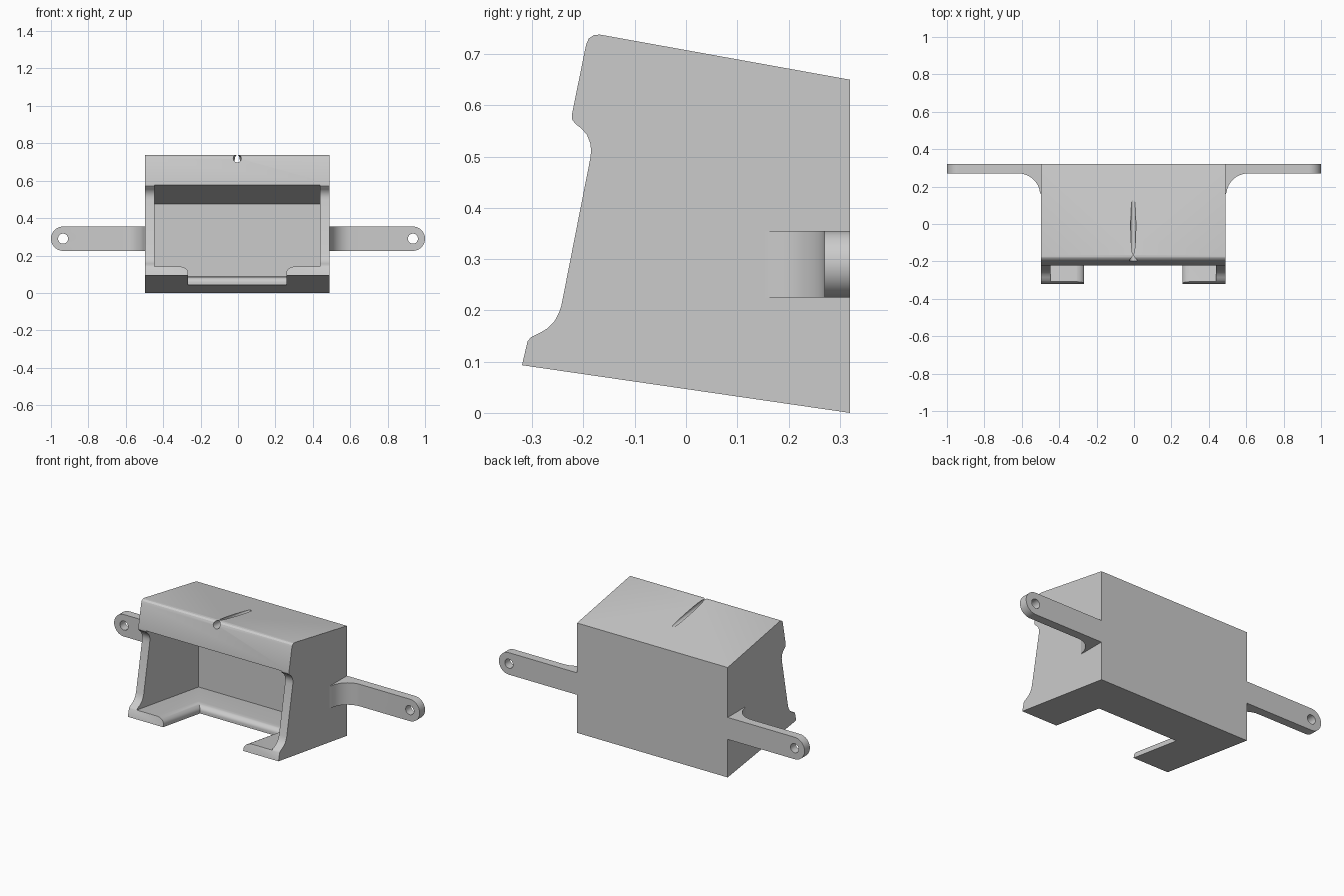
import bpy, bmesh
from math import sin, cos, pi, radians

if "Cube" in bpy.data.objects:
    bpy.data.objects.remove(bpy.data.objects["Cube"])

X0, X1 = -0.497, 0.489          # body sides
XM = (X0 + X1) / 2


def loft(name, rings):
    """Closed solid through rings of equal point count."""
    bm = bmesh.new()
    vs = [[bm.verts.new(p) for p in r] for r in rings]
    n = len(vs[0])
    bm.faces.new(vs[0])
    bm.faces.new(vs[-1])
    for a, b in zip(vs, vs[1:]):
        for i in range(n):
            j = (i + 1) % n
            bm.faces.new((a[i], a[j], b[j], b[i]))
    bmesh.ops.recalc_face_normals(bm, faces=bm.faces)
    me = bpy.data.meshes.new(name)
    bm.to_mesh(me)
    bm.free()
    ob = bpy.data.objects.new(name, me)
    bpy.context.collection.objects.link(ob)
    return ob


def prism(name, pts, w0, w1, place):
    return loft(name, [[place(u, v, w) for u, v in pts] for w in (w0, w1)])


def along_x(u, v, w): return (w, u, v)
def along_y(u, v, w): return (u, w, v)
def along_z(u, v, w): return (u, v, w)


def arc(cx, cy, r, a0, a1, n):
    return [(cx + r * cos(radians(a0 + (a1 - a0) * i / n)),
             cy + r * sin(radians(a0 + (a1 - a0) * i / n))) for i in range(n + 1)]


def boolean(ob, cutter, op='DIFFERENCE'):
    m = ob.modifiers.new("cut", 'BOOLEAN')
    m.object, m.operation, m.solver = cutter, op, 'EXACT'
    bpy.context.view_layer.objects.active = ob
    bpy.ops.object.modifier_apply(modifier=m.name)
    bpy.data.objects.remove(cutter)


def smooth(ob):
    bpy.ops.object.select_all(action='DESELECT')
    ob.select_set(True)
    bpy.context.view_layer.objects.active = ob
    bpy.ops.object.shade_smooth_by_angle(angle=radians(30))


def base(y):                     # sloping underside
    return 0.0465 - 0.1455 * y


# body: side profile across the width
profile = [(0.32, 0), (0.32, 0.65), (-0.168, 0.738), (-0.18, 0.737), (-0.19, 0.73),
           (-0.195, 0.718), (-0.222, 0.585), (-0.222, 0.572), (-0.216, 0.564),
           (-0.203, 0.554), (-0.193, 0.542), (-0.187, 0.527), (-0.185, 0.512),
           (-0.187, 0.495), (-0.243, 0.21), (-0.248, 0.195), (-0.257, 0.178),
           (-0.27, 0.165), (-0.285, 0.156), (-0.302, 0.148), (-0.309, 0.14),
           (-0.32, base(-0.32))]
body = prism("body", profile, X0, X1, along_x)

# open-fronted cavity
cavity = [(0.27, base(0.27) + 0.05), (0.27, 0.475), (-0.5, 0.635), (-0.5, base(-0.5) + 0.05)]
boolean(body, prism("cavity_cutter", cavity, X0 + 0.05, X1 - 0.05, along_x))

# floor notch with a rounded upper edge
steps = [(-0.1, 0)] + [(0.015 + 0.037 * sin(a), 0.06 * (1 - cos(a)))
                       for a in [i * pi / 16 for i in range(9)]] + [(0.1, 0.06)]
rings = []
for h, f in steps:
    w, yb = 0.262 + f, 0.025 + f
    rings.append([(XM + sx * w, y, base(y) + h)
                  for sx, y in ((-1, -0.5), (1, -0.5), (1, yb), (-1, yb))])
boolean(body, loft("notch_cutter", rings))

# tapered groove in the roof
groove = [[(XM + r * cos(t), y, z + r * sin(t)) for t in [2 * pi * i / 24 for i in range(24)]]
          for y, z, r in ((-0.26, 0.725, 0.024), (0.125, 0.692, 0.01))]
boolean(body, loft("groove_cutter", groove))
smooth(body)

# mounting arms: filleted plan shape, trimmed to a rounded end, with a screw hole
for side, s, x in (("left", -1, -X0), ("right", 1, X1)):
    def mir(pts): return [(s * u, v) for u, v in pts]
    plan = [(x, 0.32), (x, 0.155)] + arc(x + 0.12, 0.155, 0.115, 180, 90, 10)[1:] \
        + [(1.0, 0.27), (1.0, 0.32)]
    arm = prism(side + "_arm", mir(plan), 0.225, 0.355, along_z)
    outline = [(0.3, 0.225)] + arc(0.935, 0.29, 0.065, -90, 90, 24) + [(0.3, 0.355)]
    # outline is oversized inboard so only the tip is trimmed
    outline = [(u, 0.29 + (v - 0.29) * 1.0005) for u, v in outline]
    boolean(arm, prism("end_cutter", mir(outline), 0.1, 0.4, along_y), 'INTERSECT')
    boolean(arm, prism("hole_cutter", mir(arc(0.935, 0.29, 0.027, 0, 345, 23)), 0.1, 0.4, along_y))
    smooth(arm)
